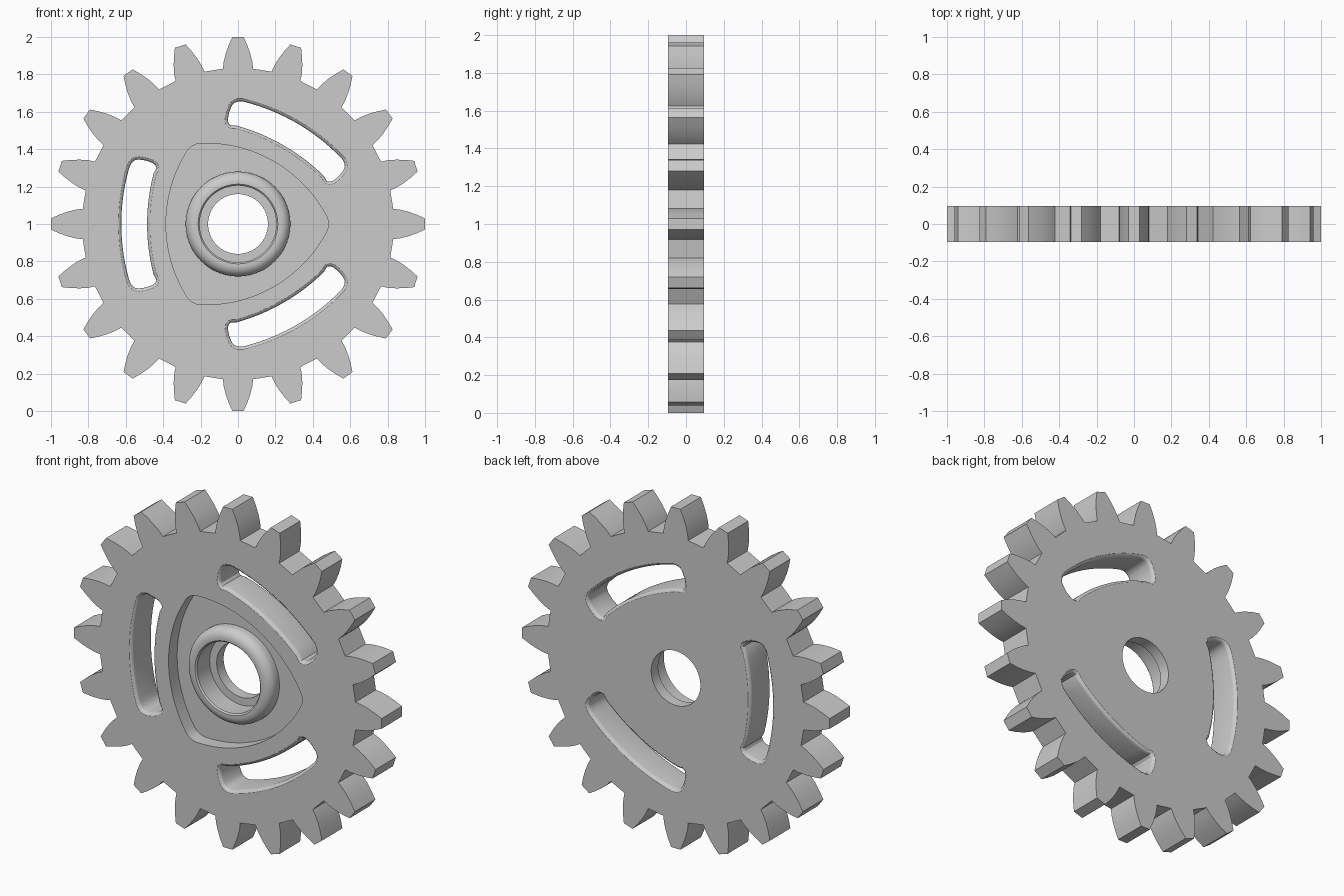
import bpy, bmesh, math
from mathutils import Vector, Matrix

if "Cube" in bpy.data.objects:
    bpy.data.objects.remove(bpy.data.objects["Cube"])

HALF = 0.095      # half thickness of the gear
FLOOR = -0.015    # floor of the front pocket
SEAT = 0.03       # floor of the counterbore


def rot(p, a):
    return (p[0] * math.cos(a) - p[1] * math.sin(a),
            p[0] * math.sin(a) + p[1] * math.cos(a))


def arc(cx, cz, r, a0, a1, n):
    return [(cx + r * math.cos(math.radians(a0 + (a1 - a0) * i / n)),
             cz + r * math.sin(math.radians(a0 + (a1 - a0) * i / n))) for i in range(n + 1)]


def circle(r, n=72):
    return [rot((r, 0), math.tau * i / n) for i in range(n)]


def grow(pts, d):
    """Move a counter-clockwise outline outward by d."""
    out = []
    for i, p in enumerate(pts):
        a, b = Vector(pts[i - 1]), Vector(pts[(i + 1) % len(pts)])
        t = (b - a).normalized()
        out.append((p[0] + t.y * d, p[1] - t.x * d))
    return out


def finish(bm, name):
    bmesh.ops.recalc_face_normals(bm, faces=bm.faces)
    me = bpy.data.meshes.new(name)
    bm.to_mesh(me)
    bm.free()
    ob = bpy.data.objects.new(name, me)
    bpy.context.collection.objects.link(ob)
    return ob


def loft(name, pts, layers):
    """Stack grown copies of an outline along y; layers = (y, growth)."""
    bm = bmesh.new()
    rings = [[bm.verts.new((x, y, z + 1)) for x, z in (grow(pts, d) if d else pts)]
             for y, d in layers]
    n = len(pts)
    for a, b in zip(rings, rings[1:]):
        for i in range(n):
            bm.faces.new((a[i], a[(i + 1) % n], b[(i + 1) % n], b[i]))
    bm.faces.new(rings[0])
    bm.faces.new(rings[-1])
    return finish(bm, name)


def cut(ob, cutter):
    cutter.hide_render = True
    bpy.context.view_layer.objects.active = ob
    m = ob.modifiers.new("cut", 'BOOLEAN')
    m.operation, m.solver, m.object = 'DIFFERENCE', 'EXACT', cutter
    bpy.ops.object.modifier_apply(modifier=m.name)
    bpy.data.objects.remove(cutter)


def smooth(ob):
    bpy.ops.object.select_all(action='DESELECT')
    ob.select_set(True)
    bpy.context.view_layer.objects.active = ob
    bpy.ops.object.shade_smooth_by_angle(angle=math.radians(30))


# Toothed disc: 20 bulged teeth
flank = [(0.83, 0.081), (0.865, 0.077), (0.91, 0.066), (0.955, 0.050), (1.0, 0.030)]
tooth = [(r, -w) for r, w in flank] + [(r, w) for r, w in reversed(flank)]
outline = [rot(p, math.tau * i / 20) for i in range(20) for p in tooth]
gear = loft("gear_body", outline, [(-HALF, 0), (HALF, 0)])

# Three curved slots with rounded rims
R = 0.02
top = arc(0.46, 0, 1.09, 180, 163.5, 10)[::-1]              # outer edge, upper half
upper = arc(0.59, 0, 1.07, 180, 165.5, 8)                   # inner edge, upper half
end = [(-0.430, 0.297), (-0.437, 0.318), (-0.455, 0.332), (-0.49, 0.345),
       (-0.53, 0.351), (-0.553, 0.347), (-0.572, 0.332)]
half = upper + end + top
slot = half + [(x, -z) for x, z in half[-2:0:-1]]
slot = grow(slot, -0.006)
rim = [(HALF - R + R * math.sin(t), R * (1 - math.cos(t)))
       for t in (math.pi / 2 * i / 5 for i in range(5))] + [(HALF, R * 0.75), (HALF + 0.02, R * 0.75)]
layers = [(-y, d) for y, d in reversed(rim)] + rim
for k in range(3):
    cut(gear, loft("slot_cutter", [rot(p, math.tau * k / 3) for p in slot], layers))

# Rounded triangular pocket in the front
side = arc(0.345, 0, 0.73, 148, 212, 24)
corner = arc(-0.195, -0.338, 0.093, 212, 268, 8)[1:-1]
tri = [rot(p, math.tau * k / 3) for k in range(3) for p in side + corner]
cut(gear, loft("pocket_cutter", tri, [(-HALF - 0.05, 0), (FLOOR, 0)]))

# Stepped bore
cut(gear, loft("counterbore_cutter", circle(0.205), [(-HALF - 0.05, 0), (SEAT, 0)]))
cut(gear, loft("bore_cutter", circle(0.16), [(-HALF - 0.05, 0), (HALF + 0.05, 0)]))
smooth(gear)

# Raised hub ring with a rounded outer shoulder
F = 0.055
prof = [(0.205, FLOOR), (0.205, -HALF + 0.008), (0.213, -HALF)]
prof += [(0.28 - F + F * math.cos(a), -HALF + F - F * math.sin(a))
         for a in (math.pi / 2 * (1 - i / 8) for i in range(9))]
prof += [(0.28, FLOOR)]
bm = bmesh.new()
N = 72
rings = [[bm.verts.new((r * math.cos(math.tau * i / N), y, 1 + r * math.sin(math.tau * i / N)))
          for i in range(N)] for r, y in prof]
for a, b in zip(rings, rings[1:] + rings[:1]):
    for i in range(N):
        bm.faces.new((a[i], a[(i + 1) % N], b[(i + 1) % N], b[i]))
smooth(finish(bm, "hub_ring"))
